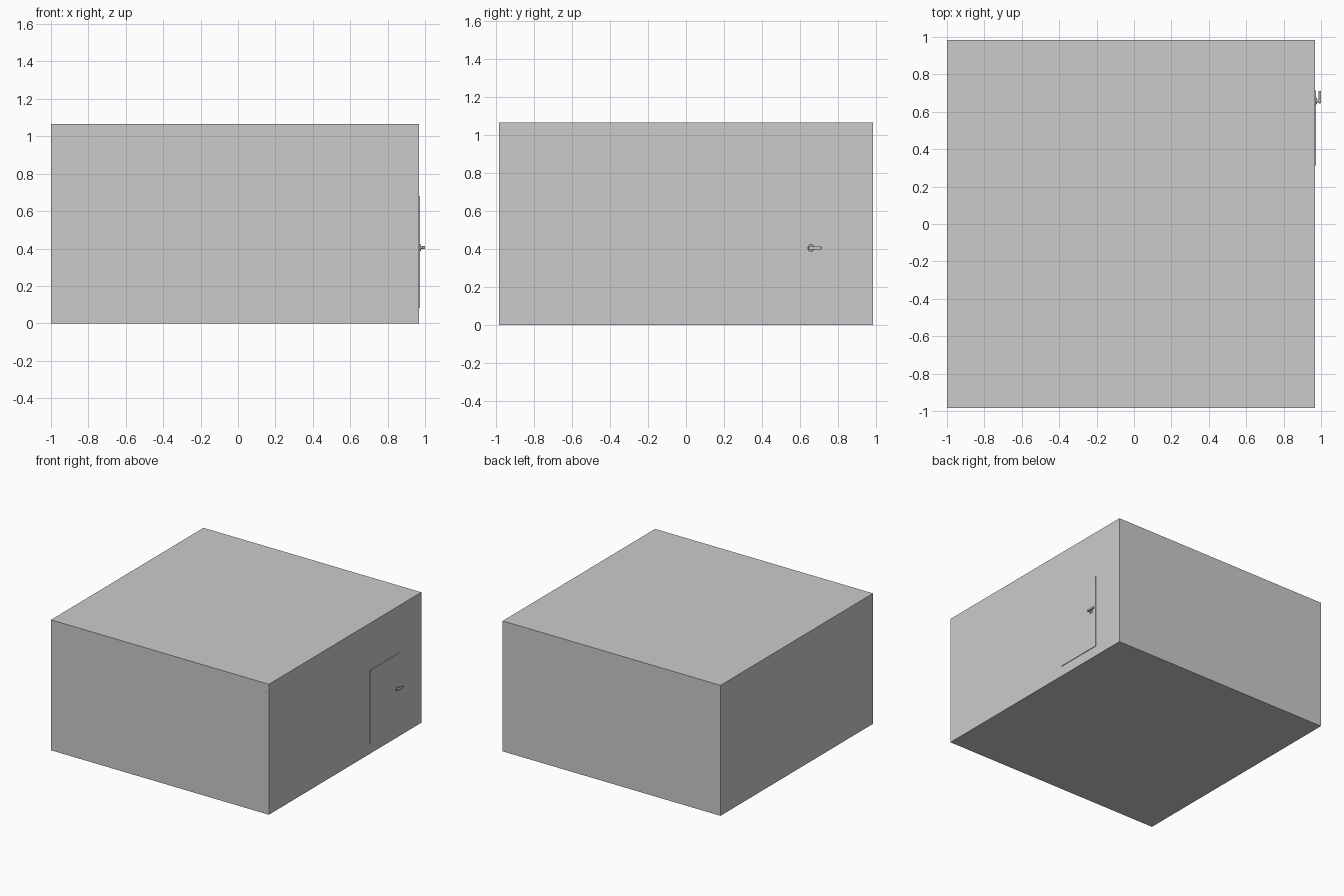
import bpy, bmesh, math
from mathutils import Matrix

if "Cube" in bpy.data.objects:
    bpy.data.objects.remove(bpy.data.objects["Cube"])


def finish(name, bm):
    me = bpy.data.meshes.new(name)
    bm.to_mesh(me)
    bm.free()
    ob = bpy.data.objects.new(name, me)
    bpy.context.collection.objects.link(ob)
    return ob


def box(name, x, y, z):
    """Box from (min, max) ranges."""
    bm = bmesh.new()
    size = [r[1] - r[0] for r in (x, y, z)]
    mid = [(r[0] + r[1]) / 2 for r in (x, y, z)]
    bmesh.ops.create_cube(bm, size=1, matrix=Matrix.Translation(mid) @ Matrix.Diagonal((*size, 1)))
    return finish(name, bm)


def knob_part(name, x, y, z, r1, r2, sides=16):
    """Cylinder or cone along x."""
    bm = bmesh.new()
    m = Matrix.Translation(((x[0] + x[1]) / 2, y, z)) @ Matrix.Rotation(math.pi / 2, 4, 'Y')
    bmesh.ops.create_cone(bm, cap_ends=True, segments=sides, radius1=r1, radius2=r2,
                          depth=x[1] - x[0], matrix=m)
    ob = finish(name, bm)
    ob.data.shade_smooth()
    ob.data.set_sharp_from_angle(angle=math.radians(30))
    return ob


WALL = 0.967

# main building block
box("building", (-1, WALL), (-0.983, 0.983), (0, 1.065))

# thin door on the right wall
box("door", (WALL - 0.01, WALL + 0.005), (0.312, 0.713), (0.082, 0.682))

# fine trim strip on the front near the corner
box("front_trim", (0.941, 0.946), (-0.985, -0.975), (0.075, 0.99))

# door handle: round plate, neck and lever
HY, HZ = 0.655, 0.405
knob_part("handle_plate", (WALL, 0.979), HY + 0.003, HZ, 0.019, 0.017)
knob_part("handle_neck", (0.978, 0.992), HY + 0.003, HZ, 0.008, 0.008)
lever = box("handle_lever", (0.987, 1.0), (0.645, 0.712), (0.397, 0.413))
bev = lever.modifiers.new("Bevel", 'BEVEL')
bev.width = 0.003
bev.segments = 2
